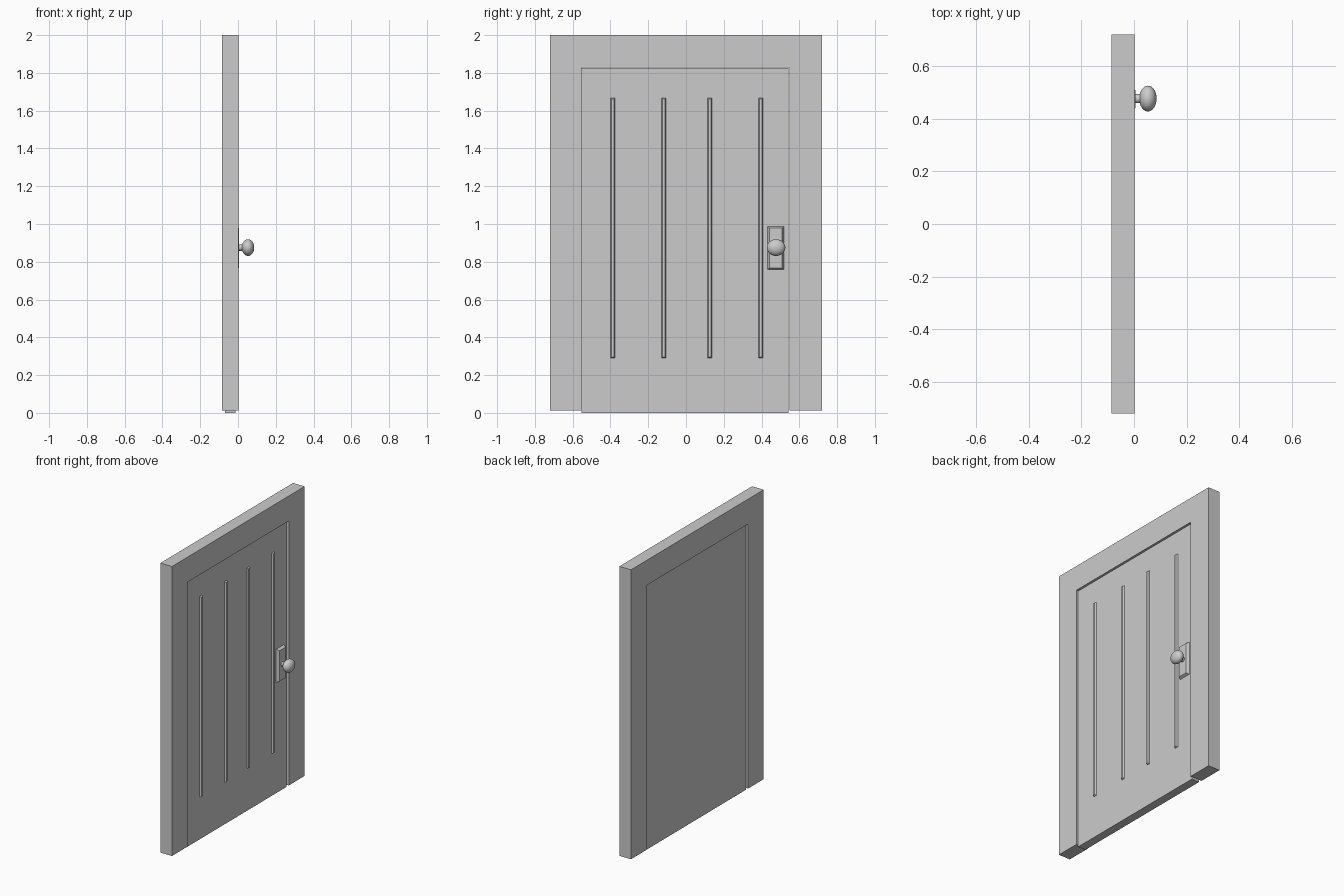
import bpy, bmesh, math
from mathutils import Matrix

if "Cube" in bpy.data.objects:
    bpy.data.objects.remove(bpy.data.objects["Cube"])


def finish(name, bm):
    bmesh.ops.recalc_face_normals(bm, faces=bm.faces)
    me = bpy.data.meshes.new(name)
    bm.to_mesh(me)
    bm.free()
    ob = bpy.data.objects.new(name, me)
    bpy.context.collection.objects.link(ob)
    return ob


def prism(name, outline, x0, x1):
    """Extrude a (y, z) outline along x."""
    bm = bmesh.new()
    face = bm.faces.new([bm.verts.new((x0, y, z)) for y, z in outline])
    ext = bmesh.ops.extrude_face_region(bm, geom=[face])
    for v in ext["geom"]:
        if isinstance(v, bmesh.types.BMVert):
            v.co.x = x1
    return finish(name, bm)


def raised_plate(name, y0, y1, z0, z1, x0, x1, slope):
    """Box on the door face whose sides slope inwards to a smaller front."""
    bm = bmesh.new()
    bmesh.ops.create_cube(bm, size=1)
    for v in bm.verts:
        s = slope if v.co.x > 0 else 0
        v.co = (x1 if v.co.x > 0 else x0,
                y1 - s if v.co.y > 0 else y0 + s,
                z1 - s if v.co.z > 0 else z0 + s)
    return finish(name, bm)


FACE = -0.012  # front surface of the recessed door leaf

# Surround, open at the bottom
prism("door_frame",
      [(-0.72, 0.012), (-0.72, 2), (0.72, 2), (0.72, 0.012),
       (0.548, 0.012), (0.548, 1.828), (-0.552, 1.828), (-0.552, 0.012)],
      -0.086, 0.002)

# Door leaf
prism("door_leaf", [(-0.552, 0), (-0.552, 1.826), (0.543, 1.826), (0.543, 0)],
      -0.07, FACE)

# Vertical battens
for i, y in enumerate((-0.388, -0.118, 0.125, 0.395)):
    raised_plate(f"batten_{i + 1}", y - 0.014, y + 0.014, 0.288, 1.67,
                 FACE - 0.004, -0.001, 0.007)

# Handle plate
raised_plate("handle_plate", 0.43, 0.52, 0.757, 0.99, FACE - 0.004, 0.006, 0.011)

# Knob and its neck
KY, KZ = 0.477, 0.875
bm = bmesh.new()
bmesh.ops.create_cone(bm, cap_ends=True, segments=24, radius1=0.017, radius2=0.017,
                      depth=0.035, matrix=Matrix.Translation((0.018, KY, KZ))
                      @ Matrix.Rotation(math.pi / 2, 4, 'Y'))
neck = finish("knob_neck", bm)

bm = bmesh.new()
bmesh.ops.create_uvsphere(bm, u_segments=32, v_segments=16, radius=1,
                          matrix=Matrix.Translation((0.053, KY, KZ))
                          @ Matrix.Diagonal((0.033, 0.049, 0.044, 1))
                          @ Matrix.Rotation(math.pi / 2, 4, 'Y'))
knob = finish("knob", bm)

for ob in (neck, knob):
    bpy.ops.object.select_all(action='DESELECT')
    ob.select_set(True)
    bpy.context.view_layer.objects.active = ob
    bpy.ops.object.shade_smooth_by_angle(angle=math.radians(35))
